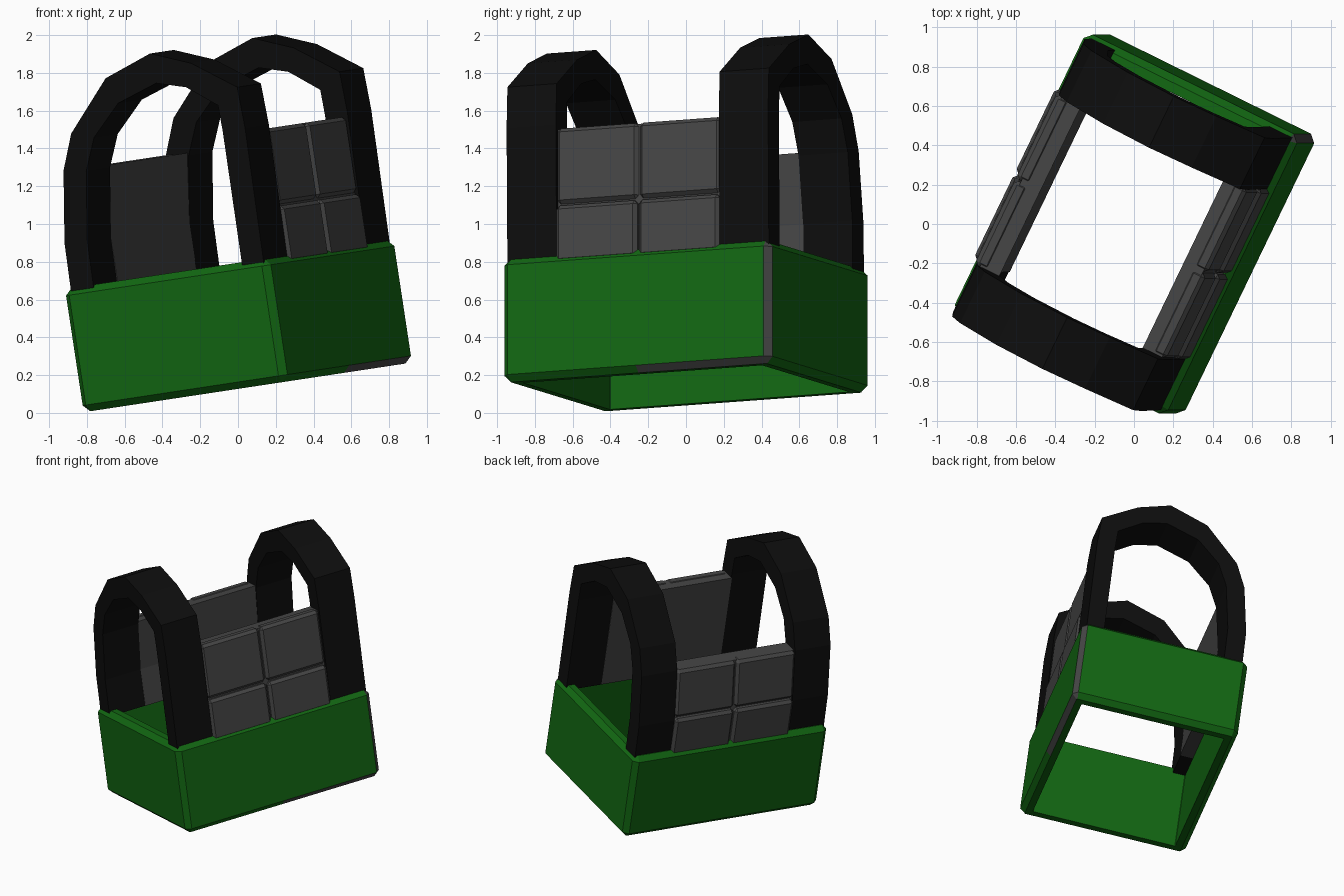
import bpy, bmesh, math
from mathutils import Matrix, Vector

if "Cube" in bpy.data.objects:
    bpy.data.objects.remove(bpy.data.objects["Cube"])

# whole model is turned and tilted from its own upright frame
POSE = (Matrix.Translation((0.052, 0, 0.135))
        @ Matrix.Rotation(math.radians(-8.6), 4, 'Y')
        @ Matrix.Rotation(math.radians(-26), 4, 'Z'))


def material(name, col):
    m = bpy.data.materials.new(name)
    m.diffuse_color = (*col, 1)
    m.use_nodes = True
    m.node_tree.nodes["Principled BSDF"].inputs["Base Color"].default_value = m.diffuse_color
    return m


GREEN = material("green cloth", (0.006, 0.135, 0.006))
GREY = material("dark grey padding", (0.06, 0.06, 0.06))
BLACK = material("black strap", (0.004, 0.004, 0.004))


def finish(name, bm, mats):
    bmesh.ops.recalc_face_normals(bm, faces=bm.faces[:])
    bm.transform(POSE)
    me = bpy.data.meshes.new(name)
    bm.to_mesh(me)
    bm.free()
    for m in mats:
        me.materials.append(m)
    ob = bpy.data.objects.new(name, me)
    bpy.context.collection.objects.link(ob)
    return ob


def prism(name, pts, y0, y1, mat, bevel=0):
    """Extrude an XZ outline from y0 to y1, with optional chamfer."""
    bm = bmesh.new()
    a = [bm.verts.new((x, y0, z)) for x, z in pts]
    b = [bm.verts.new((x, y1, z)) for x, z in pts]
    bm.faces.new(a)
    bm.faces.new(b[::-1])
    n = len(pts)
    for i in range(n):
        j = (i + 1) % n
        bm.faces.new((a[i], b[i], b[j], a[j]))
    if bevel:
        bmesh.ops.recalc_face_normals(bm, faces=bm.faces[:])
        bmesh.ops.bevel(bm, geom=bm.edges[:], offset=bevel, segments=1,
                        profile=0.5, affect='EDGES')
    return finish(name, bm, [mat])


# green waist band: chamfered rectangular tube, open top and bottom
HX, HY, H, C, WALL = 0.61, 0.79, 0.66, 0.036, 0.085


def loop(bm, d, cut, z):
    x, y = HX - d, HY - d
    p = [(x, -y + cut), (x, y - cut), (x - cut, y), (-x + cut, y),
         (-x, y - cut), (-x, -y + cut), (-x + cut, -y), (x - cut, -y)]
    return [bm.verts.new((px, py, z)) for px, py in p]


bm = bmesh.new()
rings = [loop(bm, *s) for s in ((C, 0.006, 0), (0, C, C), (0, C, H - C),
                                (C, 0.006, H), (WALL, 0.003, H), (WALL, 0.003, 0))]
for k, r in enumerate(rings):
    s = rings[(k + 1) % len(rings)]
    for i in range(8):
        j = (i + 1) % 8
        bm.faces.new((r[i], r[j], s[j], s[i]))
bmesh.ops.recalc_face_normals(bm, faces=bm.faces[:])
bmesh.ops.bisect_plane(bm, geom=bm.verts[:] + bm.edges[:] + bm.faces[:],
                       plane_co=(0, 0, 0), plane_no=(0, 1, 0))
bm.normal_update()
# grey trim on one vertical corner and half of the lower side chamfer
for f in bm.faces:
    c, n = f.calc_center_median(), f.normal
    corner = c.x > HX - C and c.y > HY - C and n.x > 0.3 and n.y > 0.3
    lower = c.z < C and c.x > HX - C and c.y > 0 and n.x > 0.5 and n.z < -0.5
    f.material_index = 1 if corner or lower else 0
finish("waist_band", bm, [GREEN, GREY])

# shoulder straps: lopsided arches at both ends
OUTER = [(-.57, .62), (-.565, .9), (-.507, 1.28), (-.43, 1.468), (-.18, 1.731),
         (.10, 1.825), (.33, 1.742), (.578, 1.58), (.588, 1.36), (.578, .62)]
INNER = [(-.435, .62), (-.43, .9), (-.375, 1.26), (-.30, 1.43), (-.13, 1.59),
         (.11, 1.665), (.28, 1.62), (.45, 1.5), (.455, 1.36), (.45, .62)]
for side, y0 in (("front", -0.77), ("back", 0.48)):
    prism(side + "_shoulder_strap", OUTER + INNER[::-1], y0, y0 + 0.29, BLACK)

# padded side panels between the straps, each with a 2 x 2 block of pads
PANELS = {
    "right": ([(.45, .62), (.45, 1.335), (.56, 1.335), (.56, .62)],
              [(.52, .62), (.595, .62), (.595, .925), (.52, .925)],
              [(.50, .935), (.58, .935), (.58, 1.34), (.50, 1.34)]),
    "left": ([(-.43, .62), (-.43, .9), (-.38, 1.275), (-.49, 1.275), (-.55, .9), (-.55, .62)],
             [(-.51, .62), (-.59, .62), (-.59, .915), (-.51, .915)],
             [(-.49, .925), (-.575, .925), (-.52, 1.28), (-.44, 1.28)]),
}
for side, (base, low, high) in PANELS.items():
    prism(side + "_panel", base, -0.482, 0.482, GREY)
    for row, pts in (("lower", low), ("upper", high)):
        for tag, y0, y1 in (("a", -0.482, -0.004), ("b", 0.004, 0.482)):
            prism(f"{side}_{row}_pad_{tag}", pts, y0, y1, GREY, 0.02)
